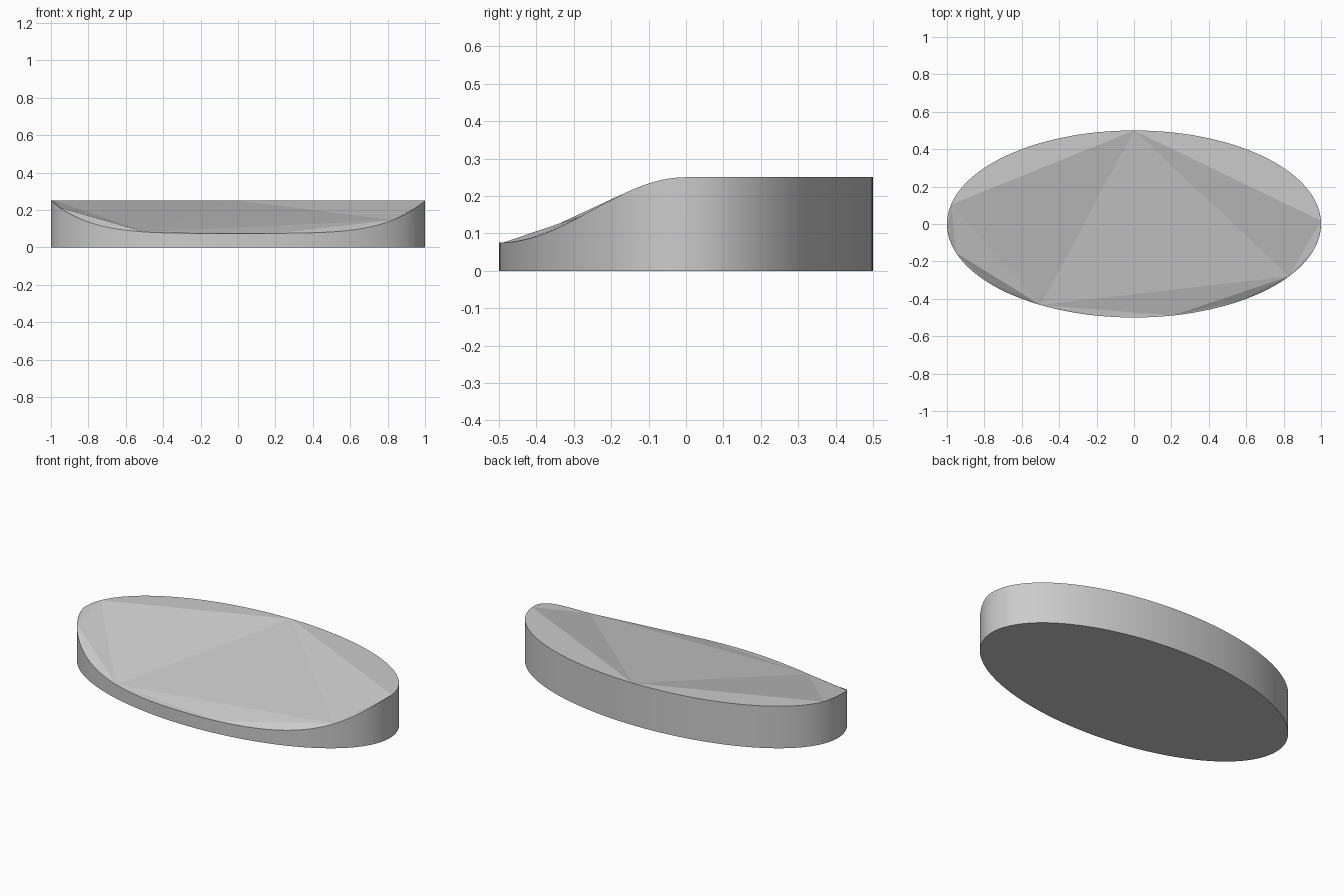
import bpy
import bmesh
import math

cube = bpy.data.objects.get("Cube")
if cube:
    bpy.data.objects.remove(cube, do_unlink=True)

STEP = 2                      # degrees between rim points
COUNT = 360 // STEP
LENGTH, DEPTH = 1.0, 0.5      # half axes of the oval
HIGH, LOW = 0.25, 0.075       # rim height at the back and at the front tip


def rim_height(y):
    """Level at the back, easing down to the front tip."""
    if y >= 0:
        return HIGH
    return HIGH - (HIGH - LOW) * (1 - math.cos(math.pi * y / DEPTH)) / 2


# Grey material
grey = bpy.data.materials.new("grey")
grey.use_nodes = True
colour = (0.6, 0.6, 0.6, 1)
grey.diffuse_color = colour
grey.node_tree.nodes["Principled BSDF"].inputs["Base Color"].default_value = colour

# Bottom and top rings
bm = bmesh.new()
bottom, top = [], []
for i in range(COUNT):
    a = math.radians(i * STEP)
    x, y = LENGTH * math.cos(a), DEPTH * math.sin(a)
    bottom.append(bm.verts.new((x, y, 0)))
    top.append(bm.verts.new((x, y, rim_height(y))))

# Flat base and curved wall
bm.faces.new(bottom[::-1])
for i in range(COUNT):
    j = (i + 1) % COUNT
    wall = bm.faces.new((bottom[i], bottom[j], top[j], top[i]))
    wall.smooth = True


def facet(*degrees):
    bm.faces.new([top[d // STEP % COUNT] for d in degrees])


def fill_segment(start, end):
    """Fill between a chord and the rim by repeated halving."""
    if end - start <= STEP:
        return
    middle = (start + end) // (2 * STEP) * STEP
    facet(start, middle, end)
    fill_segment(start, middle)
    fill_segment(middle, end)


# Large facets of the sloping top
back, left_back, left_front, front_a, front_b, right_front, right_back = (
    90, 168, 198, 240, 282, 326, 362)
facet(back, left_back, front_a)
facet(left_back, left_front, front_a)
facet(back, front_a, right_front)
facet(front_a, front_b, right_front)
facet(back, right_front, right_back)

# Slivers between the large facets and the rim
corners = [back, left_back, left_front, front_a, front_b,
           right_front, right_back, back + 360]
for start, end in zip(corners, corners[1:]):
    fill_segment(start, end)

mesh = bpy.data.meshes.new("oval_disc")
bm.to_mesh(mesh)
bm.free()
mesh.materials.append(grey)
disc = bpy.data.objects.new("oval_disc", mesh)
bpy.context.collection.objects.link(disc)
